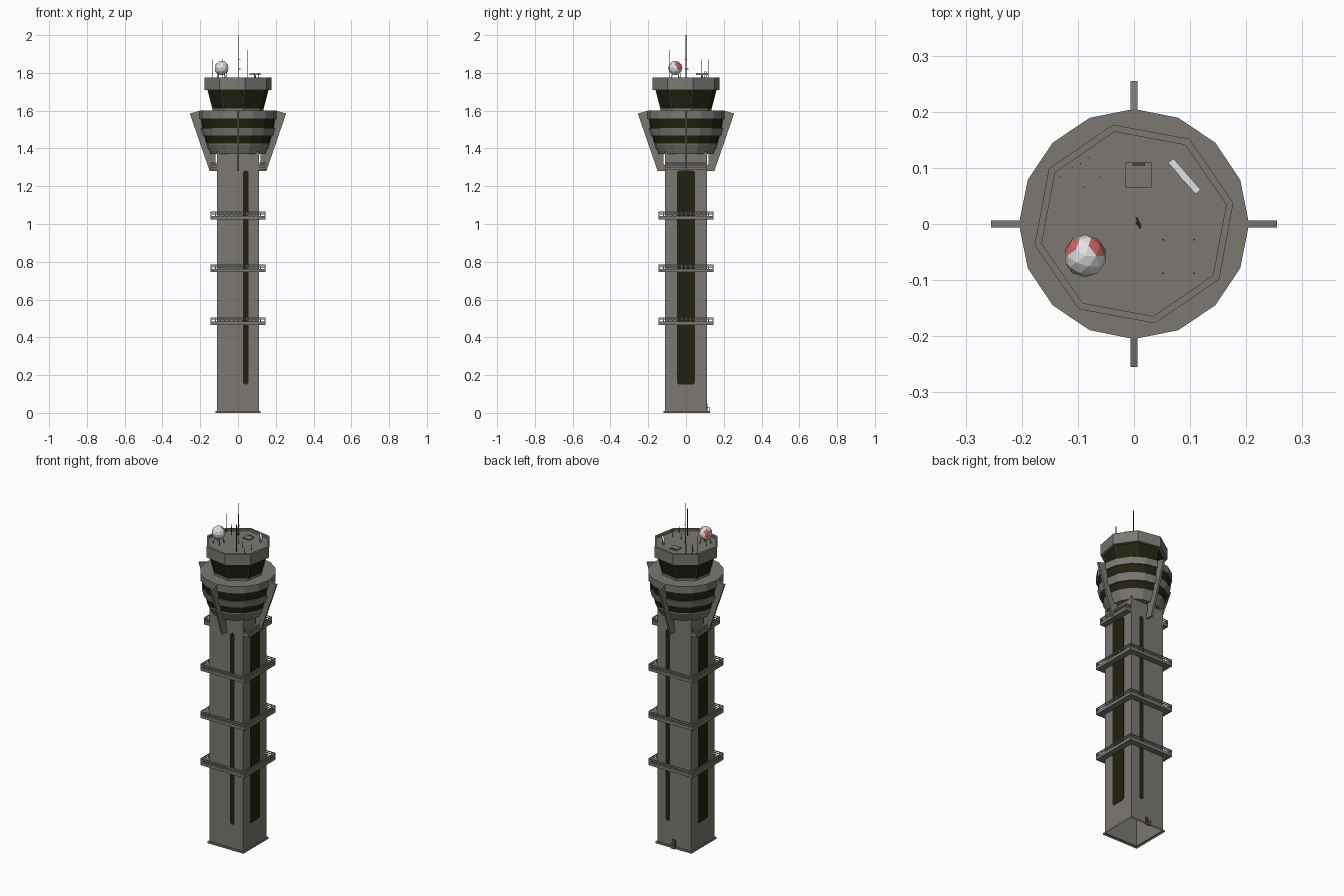
import bpy, bmesh, math
from mathutils import Matrix, Vector

if "Cube" in bpy.data.objects:
    bpy.data.objects.remove(bpy.data.objects["Cube"])


def material(name, rgb):
    m = bpy.data.materials.new(name)
    m.diffuse_color = (*rgb, 1)
    m.use_nodes = True
    m.node_tree.nodes["Principled BSDF"].inputs["Base Color"].default_value = m.diffuse_color
    return m


BODY = material("warm grey concrete", (0.20, 0.19, 0.17))
GLASS = material("dark olive glass", (0.016, 0.016, 0.005))
RAIL = material("light grey metal", (0.34, 0.34, 0.33))
WHITE = material("white", (0.75, 0.75, 0.75))
RED = material("red", (0.62, 0.13, 0.13))
DARK = material("dark metal", (0.06, 0.06, 0.055))


def finish(name, bm, mats, normals=True):
    if normals:
        bmesh.ops.recalc_face_normals(bm, faces=bm.faces)
    me = bpy.data.meshes.new(name)
    bm.to_mesh(me)
    bm.free()
    for m in mats:
        me.materials.append(m)
    ob = bpy.data.objects.new(name, me)
    bpy.context.collection.objects.link(ob)
    return ob


def lathe(name, profile, n, angle, mats, glass=(), cap=False, closed=False):
    """Sweep (radius, z) points round n flat sides; listed segments become glass."""
    bm = bmesh.new()
    rings = [[bm.verts.new((r * math.cos(angle + i * math.tau / n),
                            r * math.sin(angle + i * math.tau / n), z)) for i in range(n)]
             for r, z in profile]
    if closed:
        rings.append(rings[0])
    for s in range(len(rings) - 1):
        for i in range(n):
            j = (i + 1) % n
            f = bm.faces.new((rings[s][i], rings[s][j], rings[s + 1][j], rings[s + 1][i]))
            f.material_index = 1 if s in glass else 0
    if cap:
        bm.faces.new(rings[-1])
    return finish(name, bm, mats, normals=closed)


def square(name, profile, mat, closed=False):
    k = math.sqrt(2)
    return lathe(name, [(r * k, z) for r, z in profile], 4, math.pi / 4, [mat], closed=closed)


def add_box(bm, lo, hi, rot=None):
    lo, hi = Vector(lo), Vector(hi)
    m = Matrix.Translation((lo + hi) / 2) @ Matrix.Diagonal((*(hi - lo), 1))
    bmesh.ops.create_cube(bm, size=1, matrix=(rot @ m) if rot else m)


def box(name, lo, hi, mat, rot=None):
    bm = bmesh.new()
    add_box(bm, lo, hi, rot)
    return finish(name, bm, [mat])


def add_rod(bm, a, b, r):
    a, b = Vector(a), Vector(b)
    d = b - a
    m = Matrix.Translation((a + b) / 2) @ d.to_track_quat('Z', 'Y').to_matrix().to_4x4()
    bmesh.ops.create_cone(bm, cap_ends=True, segments=6, radius1=r, radius2=r,
                          depth=d.length, matrix=m)


def rods(name, items, mat):
    bm = bmesh.new()
    for a, b, r in items:
        add_rod(bm, a, b, r)
    return finish(name, bm, [mat])


def prism(name, pts, thick, matrix, mat):
    """Extrude an XZ outline symmetrically along y."""
    bm = bmesh.new()
    f = bm.faces.new([bm.verts.new((x, -thick / 2, z)) for x, z in pts])
    ext = bmesh.ops.extrude_face_region(bm, geom=[f])
    bmesh.ops.translate(bm, vec=(0, thick, 0),
                        verts=[v for v in ext["geom"] if isinstance(v, bmesh.types.BMVert)])
    bm.transform(matrix)
    return finish(name, bm, [mat])


def turn(k):
    return Matrix.Rotation(k * math.pi / 2, 4, 'Z')


# Shaft, open underneath, with a small plinth
square("shaft", [(0.118, 0), (0.118, 0.01), (0.11, 0.01), (0.11, 1.385)], BODY)

# Tall window strips with clipped corners: narrow front and back, wide at the sides
for name, k, x0, x1 in (("front", 0, 0.027, 0.055), ("right", 1, -0.047, 0.047),
                        ("back", 2, -0.055, -0.027), ("left", 3, -0.047, 0.047)):
    c = 0.009
    outline = [(x0 + c, 0.15), (x1 - c, 0.15), (x1, 0.15 + c), (x1, 1.283 - c),
               (x1 - c, 1.283), (x0 + c, 1.283), (x0, 1.283 - c), (x0, 0.15 + c)]
    prism(name + "_window_strip", outline, 0.004,
          turn(k) @ Matrix.Translation((0, -0.11, 0)), GLASS)

# Walkway rings with railings
for i, z in enumerate((0.465, 0.745, 1.025), 1):
    square(f"walkway_{i}", [(0.109, z), (0.145, z), (0.145, z + 0.018), (0.109, z + 0.018)],
           BODY, closed=True)
    for j, h in enumerate((0.026, 0.036), 1):
        square(f"walkway_{i}_rail_{j}", [(0.141, z + h), (0.145, z + h), (0.145, z + h + 0.004),
                                         (0.141, z + h + 0.004)], RAIL, closed=True)
    bm = bmesh.new()
    for k in range(4):
        for s in range(12):
            x = -0.143 + s * 0.286 / 12
            add_box(bm, (x - 0.0015, -0.1445, z + 0.018), (x + 0.0015, -0.1415, z + 0.038), turn(k))
    finish(f"walkway_{i}_posts", bm, [RAIL])

# Upper balconies on the two sides only
for name, k in (("right", 0), ("left", 2)):
    box(name + "_balcony", (0.109, -0.11, 1.285), (0.147, 0.11, 1.303), BODY, turn(k))
    bm = bmesh.new()
    for h in (1.311, 1.321):
        add_box(bm, (0.143, -0.11, h), (0.147, 0.11, h + 0.004), turn(k))
        for y in (-0.11, 0.106):
            add_box(bm, (0.11, y, h), (0.147, y + 0.004, h + 0.004), turn(k))
    for s in range(10):
        y = -0.108 + s * 0.024
        add_box(bm, (0.1435, y - 0.0015, 1.303), (0.1465, y + 0.0015, 1.322), turn(k))
    finish(name + "_balcony_rail", bm, [RAIL])

# Sixteen-sided head with two window bands
lathe("head", [(0.10, 1.37), (0.145, 1.37), (0.168, 1.42), (0.168, 1.425), (0.178, 1.465),
               (0.186, 1.465), (0.197, 1.508), (0.19, 1.508), (0.197, 1.557), (0.205, 1.557),
               (0.205, 1.60)], 16, 0, [BODY, GLASS], glass=(3, 7), cap=True)

# Four flared fins
for k, name in enumerate(("right", "back", "left", "front")):
    prism(name + "_fin", [(0.109, 1.28), (0.15, 1.28), (0.255, 1.585), (0.20, 1.60),
                          (0.16, 1.40), (0.12, 1.40), (0.12, 1.32), (0.109, 1.31)],
          0.012, turn(k), BODY)

# Eight-sided control cab with slanted glass and roof parapet
A8 = math.radians(12)
lathe("control_cab", [(0.138, 1.60), (0.138, 1.612), (0.164, 1.71), (0.181, 1.71),
                      (0.181, 1.775), (0.168, 1.775), (0.168, 1.762)],
      8, A8, [BODY, GLASS], glass=(1,), cap=True)
corners = [A8 + i * math.tau / 8 for i in range(8)]
rods("cab_mullions", [((0.138 * math.cos(a), 0.138 * math.sin(a), 1.612),
                       (0.164 * math.cos(a), 0.164 * math.sin(a), 1.71), 0.0015)
                      for a in corners], RAIL)

# Radome with red panels on a four-legged stand
bm = bmesh.new()
bmesh.ops.create_icosphere(bm, subdivisions=2, radius=0.038,
                           matrix=Matrix.Translation((-0.087, -0.057, 1.826)))
bm.normal_update()
for f in bm.faces:
    n = f.normal
    f.material_index = 1 if n.y > 0.12 and abs(n.x) > 0.35 and n.z > -0.3 else 0
finish("radome", bm, [WHITE, RED], normals=False)
rods("radome_legs", [((-0.087 + sx * 0.022, -0.057 + sy * 0.022, 1.762),
                      (-0.087 + sx * 0.014, -0.057 + sy * 0.014, 1.80), 0.0025)
                     for sx in (-1, 1) for sy in (-1, 1)], RAIL)

# Rotating bar antenna on its pedestal
spin = Matrix.Translation((0.09, 0.085, 0)) @ Matrix.Rotation(math.radians(-49), 4, 'Z')
box("bar_antenna", (-0.037, -0.006, 1.789), (0.037, 0.006, 1.799), WHITE, spin)
box("bar_antenna_mark", (-0.008, -0.0075, 1.790), (0.008, -0.006, 1.798), RED, spin)
rods("bar_antenna_pedestal", [((0.09, 0.085, 1.762), (0.09, 0.085, 1.79), 0.006)], RAIL)

# Roof hatch
box("roof_hatch", (-0.015, 0.065, 1.76), (0.032, 0.11, 1.768), BODY)
box("roof_hatch_hinge", (-0.003, 0.104, 1.768), (0.02, 0.108, 1.771), DARK)

# Central mast with small fittings, whip aerials and short posts
rods("central_mast", [((0.004, 0, 1.76), (0.004, 0, 2.0), 0.0018),
                      ((0.004, 0.004, 1.87), (0.012, -0.008, 1.87), 0.002),
                      ((0.004, 0.012, 1.82), (0.012, -0.004, 1.82), 0.002)], DARK)
whips = [(-0.133, 0.084), (-0.11, 0.1), (-0.095, 0.108), (-0.08, 0.118),
         (-0.09, 0.066), (-0.06, 0.084)]
rods("whip_aerials", [((x, y, 1.76), (x, y, 1.87 if i in (0, 3) else 1.81), 0.0011)
                      for i, (x, y) in enumerate(whips)], DARK)
rods("roof_posts", [((x, y, 1.76), (x, y, 1.92 if (x, y) == (0.052, -0.088) else 1.80), 0.0016)
                    for x in (0.052, 0.107) for y in (-0.028, -0.088)], DARK)

# Back entrance with small step and handrails
box("back_door", (-0.011, 0.108, 0.01), (0.011, 0.113, 0.05), DARK)
box("back_step", (-0.014, 0.11, 0), (0.014, 0.126, 0.01), BODY)
rods("back_step_rails", [((x, 0.125, 0.01), (x, 0.125, 0.028), 0.001) for x in (-0.013, 0.013)]
     + [((x, 0.11, 0.028), (x, 0.125, 0.028), 0.001) for x in (-0.013, 0.013)], RAIL)
